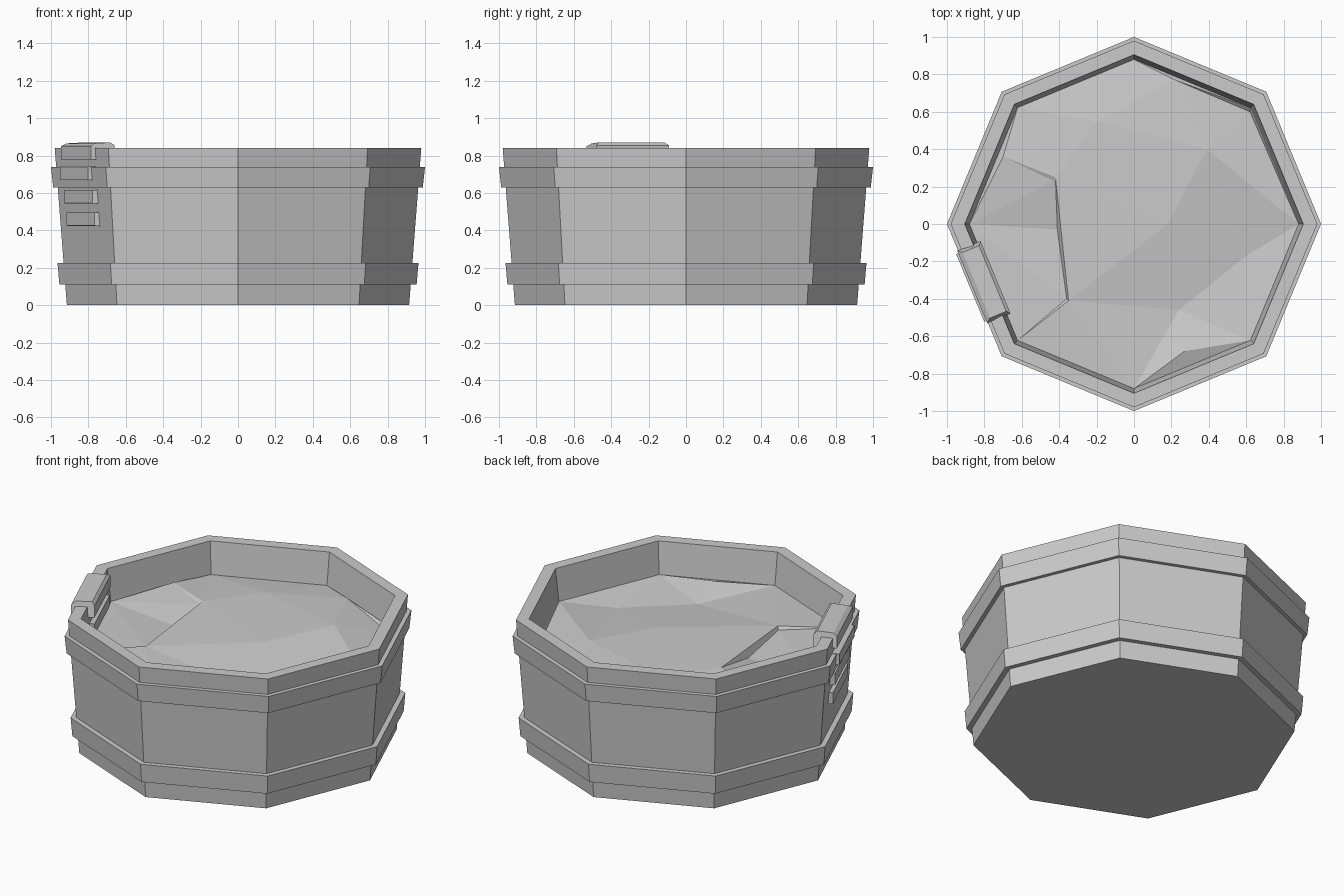
import bpy, bmesh, math
from mathutils import Vector, Matrix
from mathutils.geometry import delaunay_2d_cdt

cube = bpy.data.objects.get("Cube")
if cube:
    bpy.data.objects.remove(cube)

SIDES = 8

grey = bpy.data.materials.new("plain_grey")
grey.use_nodes = True
color = (0.6, 0.6, 0.6, 1)
grey.diffuse_color = color
grey.node_tree.nodes["Principled BSDF"].inputs["Base Color"].default_value = color


def finish(name, bm, recalc=True):
    if recalc:
        bmesh.ops.recalc_face_normals(bm, faces=bm.faces)
    mesh = bpy.data.meshes.new(name)
    bm.to_mesh(mesh)
    bm.free()
    mesh.materials.append(grey)
    obj = bpy.data.objects.new(name, mesh)
    bpy.context.collection.objects.link(obj)
    return obj


def ring_point(radius, i, z):
    a = math.tau * i / SIDES
    return Vector((radius * math.cos(a), radius * math.sin(a), z))


def lathe(name, profile, closed):
    """Turn a (radius, z) profile into an eight-sided body."""
    bm = bmesh.new()
    rings = [[bm.verts.new(ring_point(r, i, z)) for i in range(SIDES)] for r, z in profile]
    pairs = list(zip(rings, rings[1:]))
    if closed:
        pairs.append((rings[-1], rings[0]))
    else:
        bm.faces.new(rings[0])
        bm.faces.new(rings[-1])
    for low, high in pairs:
        for i in range(SIDES):
            j = (i + 1) % SIDES
            bm.faces.new((low[i], low[j], high[j], high[i]))
    return finish(name, bm)


# Tub wall with its floor, and the two hoops
lathe("tub", [(0.915, 0), (0.98, 0.84), (0.905, 0.84), (0.87, 0.55)], False)
lathe("lower_hoop", [(0.9, 0.11), (0.955, 0.11), (0.965, 0.225), (0.9, 0.225)], True)
lathe("upper_hoop", [(0.93, 0.63), (0.988, 0.63), (1.0, 0.74), (0.93, 0.74)], True)

# Faceted water: scattered (x, y, height) points, with a steep crest on one side
LEVEL = 0.64
waves = [(-.2, .55, .03), (.18, 0, .03), (.6, -.17, -.03), (.24, -.46, -.02),
         (.39, .4, .04), (.27, -.68, .03), (.22, .77, .02), (.62, .6, -.02),
         (-.42, .25, .03), (-.35, -.41, .02), (-.43, .23, .02), (-.36, -.4, 0),
         (-.41, -.03, -.02), (-.7, .36, .03)]
edge = [ring_point(0.88, i, 0) for i in range(SIDES)]
points = [Vector(w) for w in waves] + edge
loop = [len(waves) + i for i in range(SIDES)]
flat, _, tris, *_ = delaunay_2d_cdt([p.xy for p in points], [(8, 9)], [loop], 1, 1e-5)
bm = bmesh.new()
verts = []
for p in flat:
    nearest = min(points, key=lambda q: (q.xy - p).length)
    verts.append(bm.verts.new((p.x, p.y, LEVEL + nearest.z)))
for tri in tris:
    bm.faces.new([verts[i] for i in tri])
bm.normal_update()
for f in bm.faces:
    if f.normal.z < 0:
        f.normal_flip()
finish("water", bm, recalc=False)

# Ladder frame: local x points outward from one side, local y runs along it
ladder_frame = Matrix.Rotation(math.radians(202.5), 4, "Z") @ Matrix.Translation((0, -0.02, 0))
HALF = 0.21


def rung(name, near, far, z, height=0.07):
    """A bar whose exposed face is slightly smaller than its root."""
    bm = bmesh.new()
    bmesh.ops.create_cube(bm, size=1)
    for v in bm.verts:
        outer = v.co.x > 0
        v.co = (far if outer else near,
                math.copysign(HALF - (0.015 if outer else 0), v.co.y),
                z + v.co.z * (height if outer else height + 0.008))
    bm.transform(ladder_frame)
    return finish(name, bm)


for i, (z, far) in enumerate([(0.705, 0.94), (0.58, 0.915), (0.46, 0.903)]):
    rung(f"outer_rung_{i + 1}", 0.85, far, z)
rung("inner_rung", 0.86, 0.795, 0.70)

# Hook that carries the ladder over the rim
hook_profile = [(0.928, 0.78), (0.928, 0.85), (0.905, 0.865), (0.81, 0.87),
                (0.793, 0.855), (0.793, 0.78)]
bm = bmesh.new()
ends = []
for side in (-1, 1):
    ends.append([bm.verts.new((n, side * (HALF - (0.02 if z > 0.86 else 0)), z))
                 for n, z in hook_profile])
    bm.faces.new(ends[-1])
count = len(hook_profile)
for i in range(count):
    j = (i + 1) % count
    bm.faces.new((ends[0][i], ends[0][j], ends[1][j], ends[1][i]))
bm.transform(ladder_frame)
finish("ladder_hook", bm)
